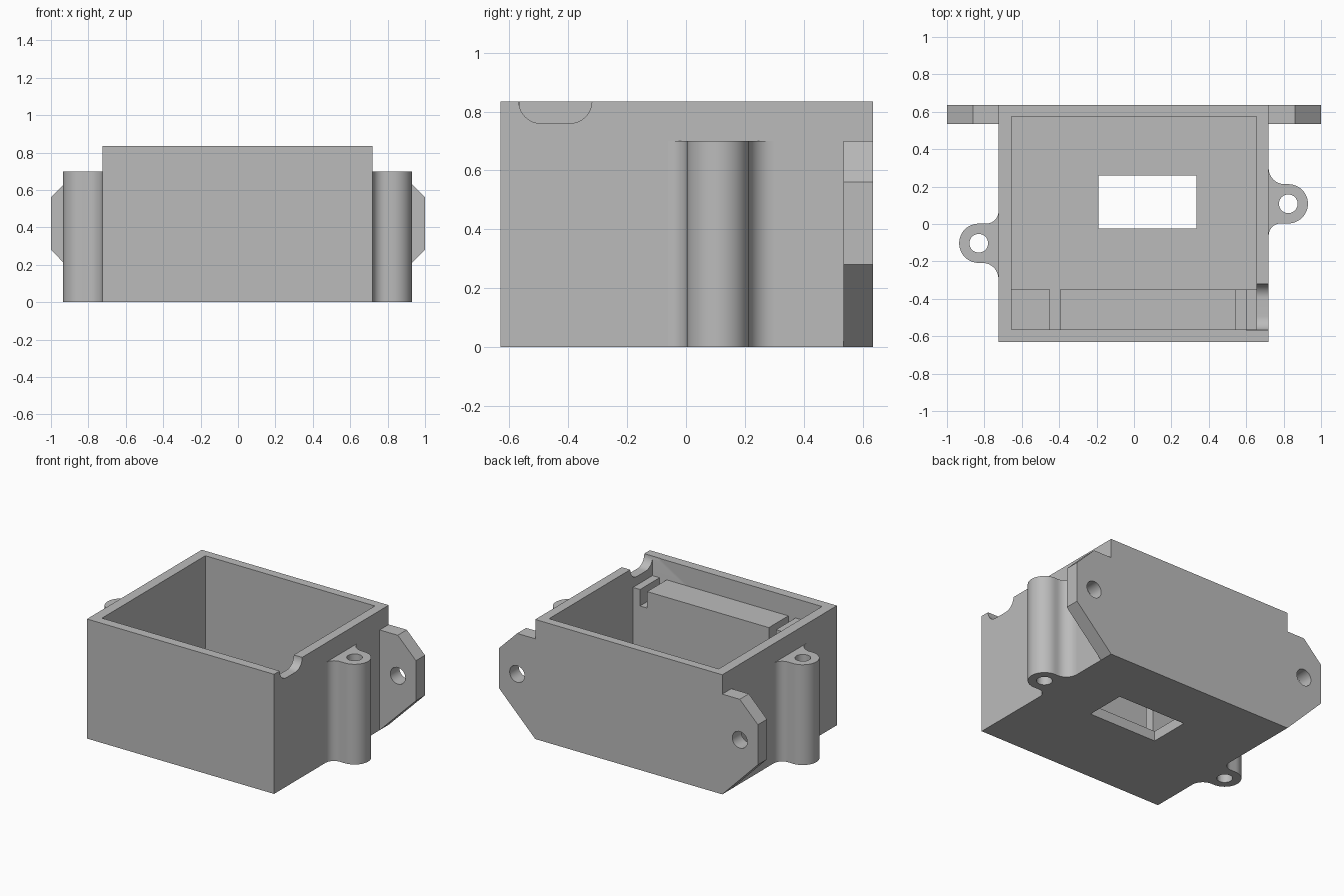
import bpy
import bmesh
from math import cos, sin, radians
from mathutils import Vector

cube = bpy.data.objects.get("Cube")
if cube:
    bpy.data.objects.remove(cube, do_unlink=True)

# Single grey plastic
GREY = (0.5, 0.5, 0.5, 1)
plastic = bpy.data.materials.new("grey plastic")
plastic.use_nodes = True
plastic.diffuse_color = GREY
shader = plastic.node_tree.nodes["Principled BSDF"]
shader.inputs["Base Color"].default_value = GREY
shader.inputs["Roughness"].default_value = 0.6

PLACE = {"x": lambda u, v, w: (w, u, v),
         "y": lambda u, v, w: (u, w, v),
         "z": lambda u, v, w: (u, v, w)}


def arc(cu, cv, r, start, end, steps=16):
    angles = [radians(start + (end - start) * i / steps) for i in range(steps + 1)]
    return [(cu + r * cos(a), cv + r * sin(a)) for a in angles]


def prism(name, profile, axis, low, high):
    """Extrude a 2D profile along an axis."""
    bm = bmesh.new()
    face = bm.faces.new([bm.verts.new(PLACE[axis](u, v, low)) for u, v in profile])
    moved = bmesh.ops.extrude_face_region(bm, geom=[face])["geom"]
    bmesh.ops.translate(bm, vec=Vector(PLACE[axis](0, 0, high - low)),
                        verts=[g for g in moved if isinstance(g, bmesh.types.BMVert)])
    bmesh.ops.recalc_face_normals(bm, faces=bm.faces)
    mesh = bpy.data.meshes.new(name)
    bm.to_mesh(mesh)
    bm.free()
    mesh.materials.append(plastic)
    obj = bpy.data.objects.new(name, mesh)
    bpy.context.collection.objects.link(obj)
    return obj


def block(name, x0, x1, y0, y1, z0, z1):
    return prism(name, [(x0, y0), (x1, y0), (x1, y1), (x0, y1)], "z", z0, z1)


def cut(obj, *cutters):
    """Subtract the cutters, keep the result, drop the cutters."""
    for c in cutters:
        c.hide_render = True
        mod = obj.modifiers.new("cut", "BOOLEAN")
        mod.operation, mod.solver, mod.object = "DIFFERENCE", "EXACT", c
    graph = bpy.context.evaluated_depsgraph_get()
    mesh = bpy.data.meshes.new_from_object(obj.evaluated_get(graph))
    obj.modifiers.clear()
    obj.data = mesh
    for c in cutters:
        bpy.data.objects.remove(c, do_unlink=True)


def smooth(obj):
    bpy.ops.object.select_all(action="DESELECT")
    obj.select_set(True)
    bpy.context.view_layer.objects.active = obj
    bpy.ops.object.shade_smooth_by_angle()


LEFT, RIGHT, FRONT, BACK, TOP = -0.725, 0.72, -0.63, 0.635, 0.835
FLOOR, LEDGE_TOP = 0.07, 0.7
IN_X, IN_FRONT, IN_BACK = 0.655, -0.565, 0.575

# Open box with a floor window and a rounded cable notch in one side wall
box = block("box_shell", LEFT, RIGHT, FRONT, BACK, 0, TOP)
notch = ([(-0.32, 0.9)] + arc(-0.395, 0.835, 0.075, 0, -90)
         + arc(-0.493, 0.835, 0.075, -90, -180) + [(-0.568, 0.9)])
cut(box,
    block("cavity_cutter", -IN_X, IN_X, IN_FRONT, IN_BACK, FLOOR, 1),
    block("window_cutter", -0.19, 0.335, -0.025, 0.26, -0.1, 0.2),
    prism("notch_cutter", notch, "x", 0.6, 0.8))
smooth(box)

# Ledge along the inside of the front wall, with a shallow and a deep slot
ledge = block("inner_ledge", -IN_X, IN_X, IN_FRONT, -0.35, FLOOR, LEDGE_TOP)
cut(ledge,
    block("shallow_slot_cutter", 0.545, 0.6, -0.6, -0.3, 0.585, 0.8),
    block("deep_slot_cutter", -0.45, -0.395, -0.6, -0.3, 0, 0.8))

# Chamfered mounting ears, flush with the back wall
for name, side, wall in (("left_ear", 1, RIGHT), ("right_ear", -1, LEFT)):
    outline = [(wall, 0), (side, 0.28), (side, 0.56), (side * 0.86, 0.7), (wall, 0.7)]
    ear = prism(name, outline, "y", 0.535, BACK)
    cut(ear, prism("ear_hole_cutter", arc(side * 0.86, 0.417, 0.058, 0, 348.75, 31),
                   "y", 0.4, 0.8))
    smooth(ear)

# Screw posts blended into the side walls, half a turn apart
CX, CY, R = 0.825, 0.108, 0.105
big, small = 0.085, 0.065
post = (arc(RIGHT + big, CY + R + big, big, 180, 270, 10)
        + arc(CX, CY, R, 90, -90, 24)
        + arc(RIGHT + small, CY - R - small, small, 90, 180, 10))
hole = arc(CX, CY, 0.05, 0, 348.75, 31)


def half_turn(points):
    return [(LEFT + RIGHT - u, FRONT + BACK - v) for u, v in points]


for name, outline, bore in (("left_screw_post", post, hole),
                            ("right_screw_post", half_turn(post), half_turn(hole))):
    obj = prism(name, outline, "z", 0, 0.7)
    cut(obj, prism("bore_cutter", bore, "z", -0.1, 0.9))
    smooth(obj)
